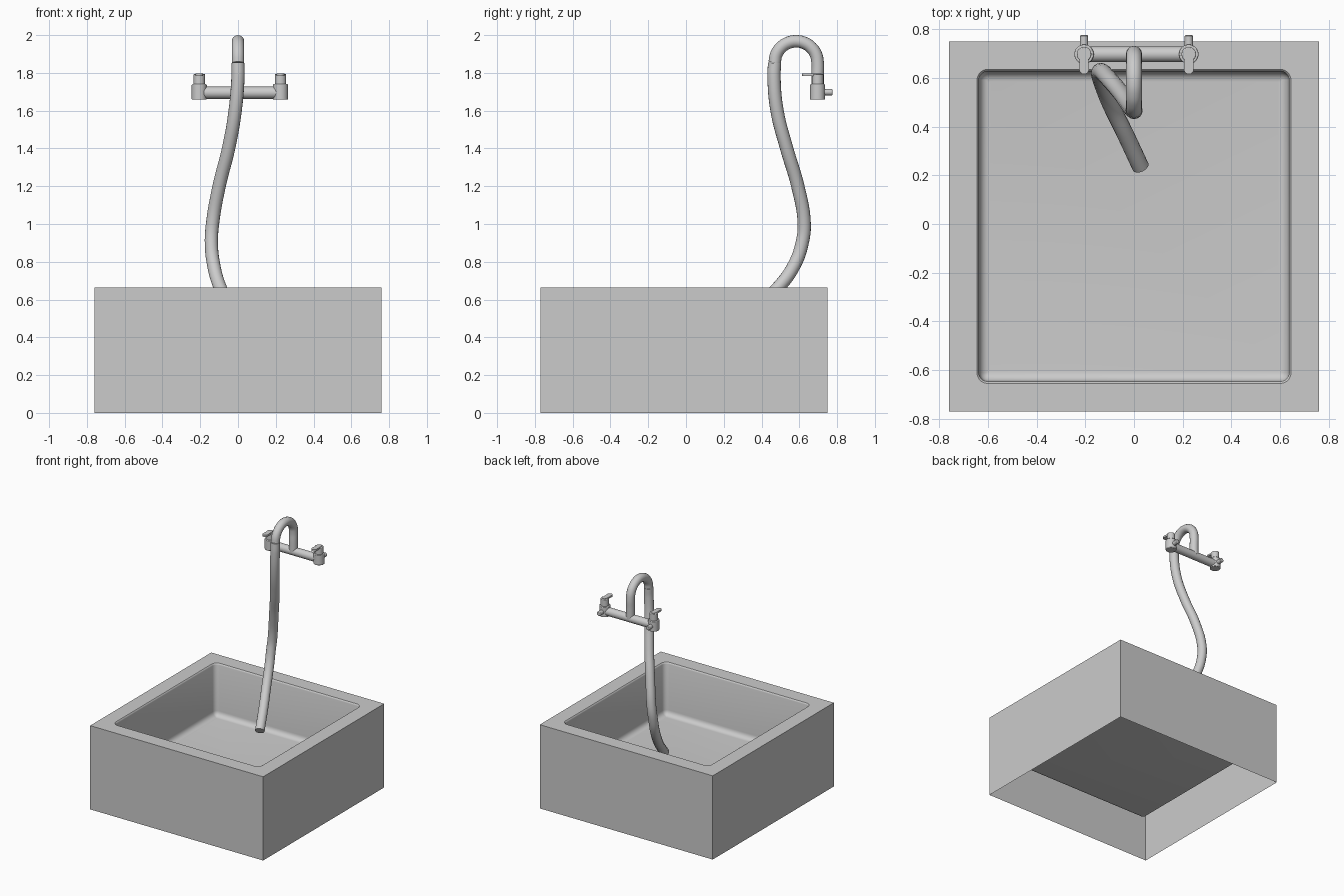
import bpy, bmesh, math
from mathutils import Vector

if "Cube" in bpy.data.objects:
    bpy.data.objects.remove(bpy.data.objects["Cube"])

CY = -0.01          # basin centre in y
FY, FZ = 0.697, 1.695   # tap bar axis


def finish(ob, angle=35):
    bpy.ops.object.select_all(action='DESELECT')
    ob.select_set(True)
    bpy.context.view_layer.objects.active = ob
    bpy.ops.object.shade_smooth_by_angle(angle=math.radians(angle))


def mesh_object(name, bm):
    bmesh.ops.recalc_face_normals(bm, faces=bm.faces)
    me = bpy.data.meshes.new(name)
    bm.to_mesh(me)
    bm.free()
    ob = bpy.data.objects.new(name, me)
    bpy.context.collection.objects.link(ob)
    finish(ob)
    return ob


def cylinder(name, loc, r, depth, axis='Z', bevel=0.004):
    rot = {'Z': (0, 0, 0), 'X': (0, math.pi / 2, 0), 'Y': (math.pi / 2, 0, 0)}[axis]
    bpy.ops.mesh.primitive_cylinder_add(vertices=32, radius=r, depth=depth, location=loc, rotation=rot)
    ob = bpy.context.object
    ob.name = name
    if bevel:
        m = ob.modifiers.new("bevel", 'BEVEL')
        m.width, m.segments = bevel, 2
    finish(ob)
    return ob


def tube(name, pts, r):
    cu = bpy.data.curves.new(name, 'CURVE')
    cu.dimensions = '3D'
    cu.bevel_depth, cu.bevel_resolution = r, 6
    cu.resolution_u, cu.use_fill_caps = 6, True
    sp = cu.splines.new('BEZIER')
    sp.bezier_points.add(len(pts) - 1)
    for bp, p in zip(sp.bezier_points, pts):
        bp.co = p
        bp.handle_left_type = bp.handle_right_type = 'AUTO'
    ob = bpy.data.objects.new(name, cu)
    bpy.context.collection.objects.link(ob)
    bpy.ops.object.select_all(action='DESELECT')
    ob.select_set(True)
    bpy.context.view_layer.objects.active = ob
    bpy.ops.object.convert(target='MESH')
    finish(bpy.context.object, 50)


def rounded_loop(bm, half, r, z, n=5):
    vs = []
    for k, (sx, sy) in enumerate([(1, 1), (-1, 1), (-1, -1), (1, -1)]):
        for i in range(n + 1):
            a = math.pi / 2 * (k + i / n)
            vs.append(bm.verts.new((sx * (half - r) + r * math.cos(a),
                                    CY + sy * (half - r) + r * math.sin(a), z)))
    return vs


def ring_faces(bm, a, b):
    n = len(a)
    for i in range(n):
        bm.faces.new((a[i], a[(i + 1) % n], b[(i + 1) % n], b[i]))


# Basin: thin shell, open underneath, with a sunken rounded bowl
bm = bmesh.new()
H, TOP, FLOOR, F = 0.76, 0.665, 0.25, 0.04
corners = [(H, H), (-H, H), (-H, -H), (H, -H)]
low = [bm.verts.new((x, CY + y, 0)) for x, y in corners]
high = [bm.verts.new((x, CY + y, TOP)) for x, y in corners]
ring_faces(bm, low, high)
profile = [(0.645, TOP), (0.640, TOP - 0.004), (0.637, TOP - 0.012)]
for i in range(6):
    a = math.pi / 2 * i / 5
    profile.append((0.635 - F * (1 - math.cos(a)), FLOOR + F - F * math.sin(a)))
loops = [rounded_loop(bm, h, max(0.008, 0.045 - (0.645 - h)), z) for h, z in profile]
for a, b in zip(loops, loops[1:]):
    ring_faces(bm, a, b)
bm.faces.new(loops[-1])
rim = []
for lp in (high, loops[0]):
    rim += [bm.edges.get((lp[i], lp[(i + 1) % len(lp)])) for i in range(len(lp))]
bmesh.ops.triangle_fill(bm, use_beauty=True, edges=rim, normal=(0, 0, 1))
mesh_object("basin", bm)

# Spout arch rising from the bar
R, AZ = 0.114, 1.853
arch = [(0, FY, FZ), (0, FY, 1.78)]
arch += [(0, FY - R + R * math.cos(math.pi * i / 8), AZ + R * math.sin(math.pi * i / 8)) for i in range(9)]
tube("spout_arch", arch, 0.033)

# Long hose curling down into the bowl
tube("hose", [(0, 0.469, 1.853), (0, 0.466, 1.78), (-0.015, 0.482, 1.6), (-0.05, 0.533, 1.4),
              (-0.1, 0.592, 1.2), (-0.135, 0.626, 1.0), (-0.141, 0.615, 0.9), (-0.13, 0.577, 0.79),
              (-0.095, 0.49, 0.665), (-0.04, 0.378, 0.565), (0.027, 0.235, 0.45)], 0.035)

# Tap bar
cylinder("tap_bar", (0.01, FY, FZ), 0.032, 0.38, 'X', 0)

# Valves with lever handles and wall stubs, one per side
for side, s in (("left", -1), ("right", 1)):
    x = 0.01 + s * 0.215
    cylinder(side + "_valve_body", (x, FY, 1.699), 0.04, 0.082)
    cylinder(side + "_valve_knob", (x, FY, 1.765), 0.03, 0.06)
    cylinder(side + "_wall_stub", (x, 0.745, 1.698), 0.017, 0.06, 'Y')
    # Lever outline: wide at the knob, rounded tip
    bm = bmesh.new()
    outline = [(0.02 * math.cos(a), -0.062 + 0.02 * math.sin(a))
               for a in [math.pi + math.pi * i / 8 for i in range(9)]]
    outline += [(0.018, 0.0), (0.012, 0.02), (-0.012, 0.02), (-0.018, 0.0)]
    face = bm.faces.new([bm.verts.new((x + u, FY + v, 1.784)) for u, v in outline])
    ext = bmesh.ops.extrude_face_region(bm, geom=[face])
    bmesh.ops.translate(bm, vec=Vector((0, 0, 0.014)),
                        verts=[g for g in ext["geom"] if isinstance(g, bmesh.types.BMVert)])
    mesh_object(side + "_lever", bm)
